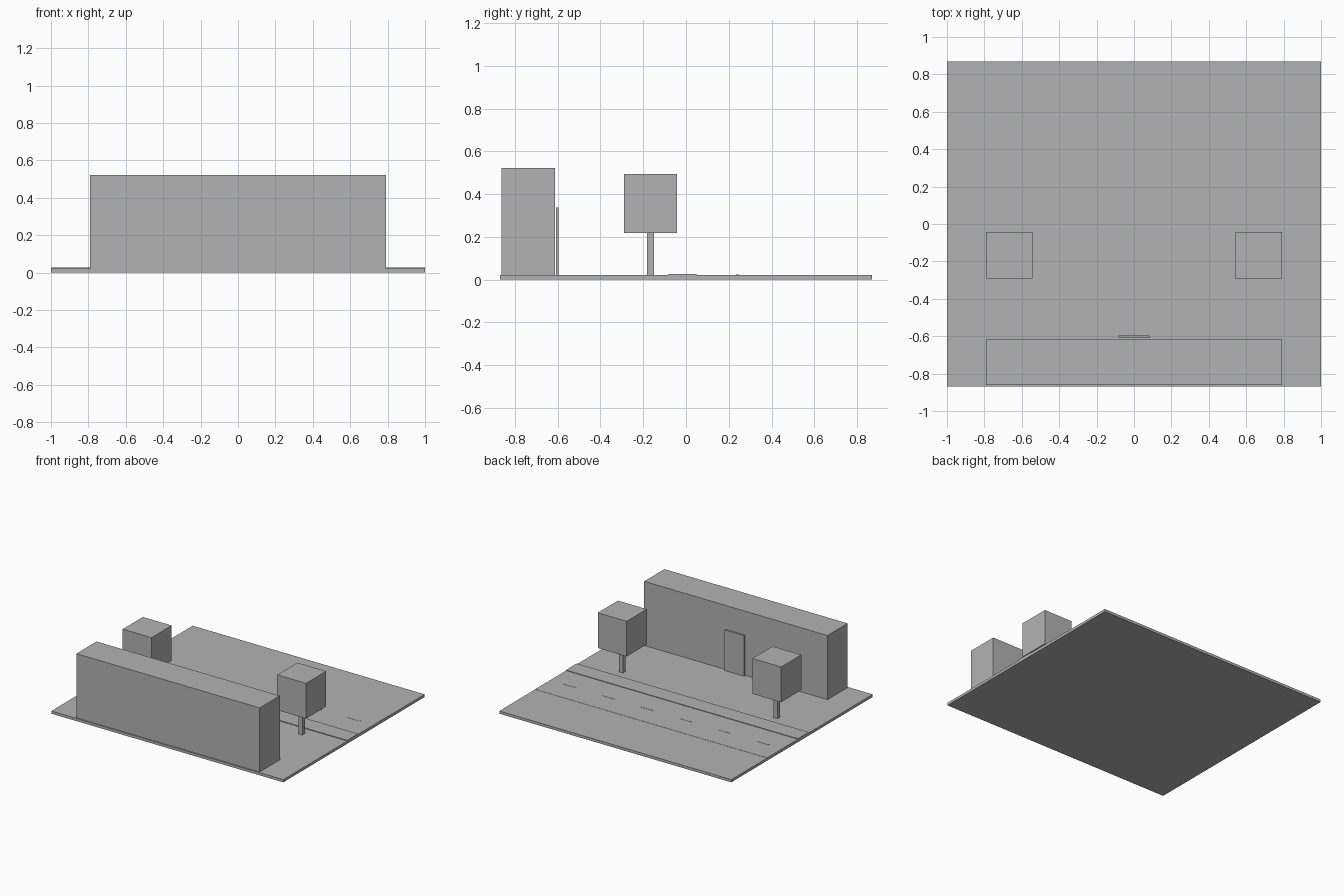
import bpy
import bmesh

if "Cube" in bpy.data.objects:
    bpy.data.objects.remove(bpy.data.objects["Cube"])

# One neutral grey for the whole model
grey = bpy.data.materials.new("neutral_grey")
grey.diffuse_color = (0.45, 0.45, 0.45, 1.0)
grey.use_nodes = True
grey.node_tree.nodes["Principled BSDF"].inputs["Base Color"].default_value = grey.diffuse_color


def box(name, x, y, z):
    """Box spanning the (min, max) ranges on each axis."""
    bm = bmesh.new()
    bmesh.ops.create_cube(bm, size=1.0)
    for v in bm.verts:
        v.co = [(lo + hi) / 2 + c * (hi - lo) for c, (lo, hi) in zip(v.co, (x, y, z))]
    mesh = bpy.data.meshes.new(name)
    bm.to_mesh(mesh)
    bm.free()
    mesh.materials.append(grey)
    obj = bpy.data.objects.new(name, mesh)
    bpy.context.collection.objects.link(obj)
    return obj


GROUND = 0.021

# Ground slab, with thin pavement and road strips laid on it
box("ground", (-1, 1), (-0.87, 0.87), (0, GROUND))
box("pavement", (-1, 1), (-0.083, 0.05), (GROUND, 0.027))
box("road", (-1, 1), (0.05, 0.43), (GROUND, 0.0225))

# Dashed centre line of the road
for i in range(6):
    cx = -0.833 + i / 3
    box(f"lane_dash_{i + 1}", (cx - 0.05, cx + 0.05), (0.235, 0.247), (0.0225, 0.024))

# Building and the door standing just clear of its wall
box("building", (-0.79, 0.79), (-0.862, -0.614), (GROUND, 0.521))
box("door", (-0.084, 0.084), (-0.609, -0.597), (GROUND, 0.337))

# Pair of block trees
for side, cx in (("left", -0.666), ("right", 0.666)):
    cy = -0.167
    box(f"trunk_{side}", (cx - 0.0165, cx + 0.0165), (cy - 0.0165, cy + 0.0165), (GROUND, 0.219))
    box(f"tree_crown_{side}", (cx - 0.124, cx + 0.124), (cy - 0.124, cy + 0.124), (0.219, 0.494))
